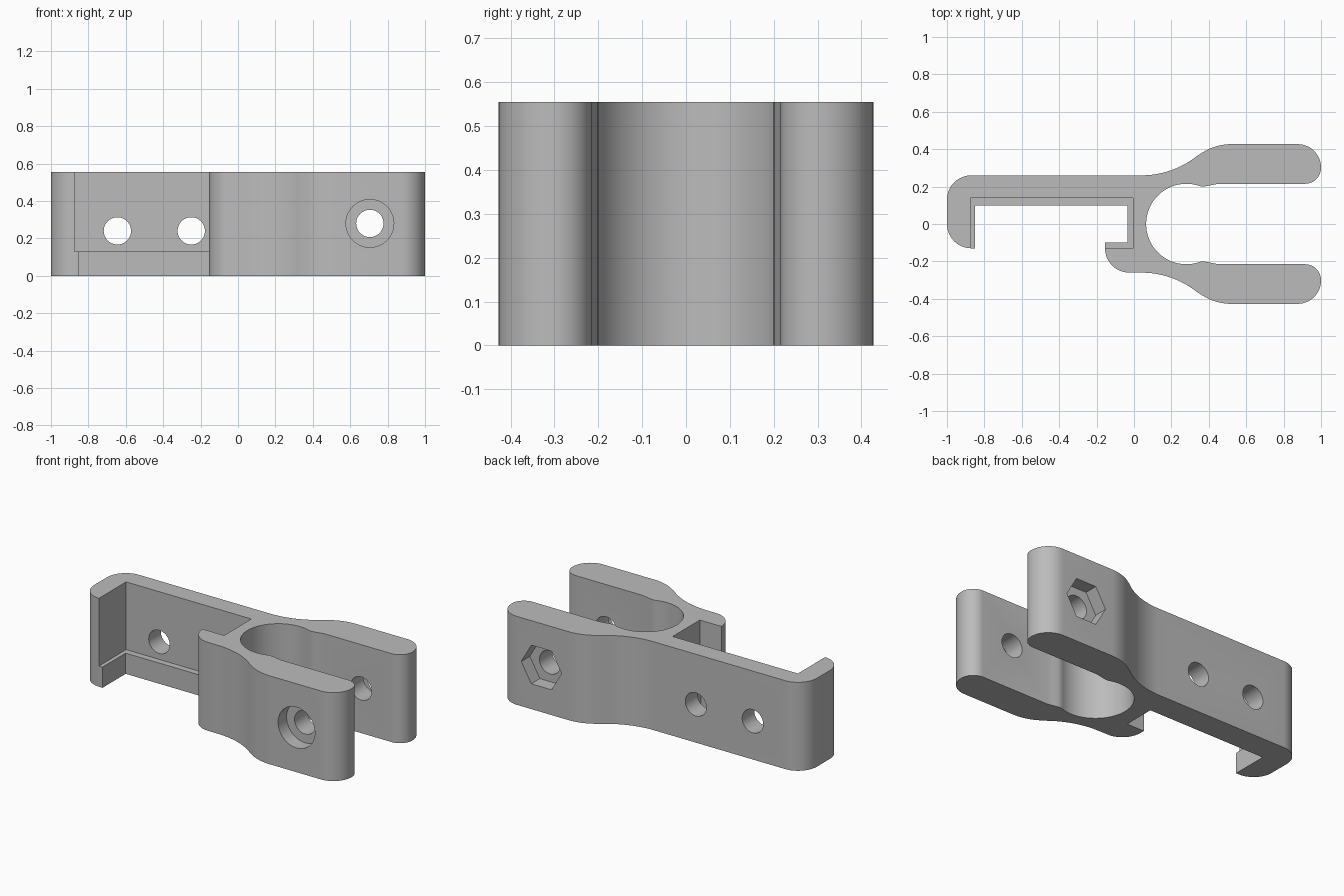
import bpy
import bmesh
from math import radians, sin, cos, pi
from mathutils import Matrix

cube = bpy.data.objects.get("Cube")
if cube:
    bpy.data.objects.remove(cube, do_unlink=True)

HEIGHT = 0.555
BOLT_X, BOLT_Z = 0.705, 0.28

# One plain grey for the whole bracket
grey = bpy.data.materials.new("plain_grey")
grey.use_nodes = True
colour = (0.5, 0.5, 0.5, 1)
grey.diffuse_color = colour
grey.node_tree.nodes["Principled BSDF"].inputs["Base Color"].default_value = colour


def arc(cx, cy, r, start, end, steps=12):
    angles = [radians(start + (end - start) * i / steps) for i in range(steps + 1)]
    return [(cx + r * cos(a), cy + r * sin(a)) for a in angles]


def mirrored(points):
    return [(x, -y) for x, y in reversed(points)]


def finish(name, bm):
    bmesh.ops.recalc_face_normals(bm, faces=bm.faces)
    mesh = bpy.data.meshes.new(name)
    bm.to_mesh(mesh)
    bm.free()
    mesh.materials.append(grey)
    obj = bpy.data.objects.new(name, mesh)
    bpy.context.collection.objects.link(obj)
    return obj


def prism(name, points, z0, z1):
    bm = bmesh.new()
    base = bm.faces.new([bm.verts.new((x, y, z0)) for x, y in points])
    top = bmesh.ops.extrude_face_region(bm, geom=[base])["geom"]
    verts = [v for v in top if isinstance(v, bmesh.types.BMVert)]
    bmesh.ops.translate(bm, verts=verts, vec=(0, 0, z1 - z0))
    return finish(name, bm)


def drill(name, x, z, radius, y0, y1, sides=48):
    bm = bmesh.new()
    place = Matrix.Translation((x, (y0 + y1) / 2, z)) @ Matrix.Rotation(pi / 2, 4, "X")
    # A six-sided cutter gets its corners on the x axis
    turn = Matrix.Rotation(pi / 2 if sides == 6 else 0, 4, "Z")
    bmesh.ops.create_cone(bm, cap_ends=True, segments=sides, radius1=radius,
                          radius2=radius, depth=y1 - y0, matrix=place @ turn)
    return finish(name, bm)


# Back fork arm: outer S-curve, rounded tip, inner lip and half the round seat
SWEEP = 39
outer_arm = (arc(0.04, 0.737, 0.477, -90, SWEEP - 90)
             + arc(0.52, 0.141, 0.286, 90 + SWEEP, 90)[1:]
             + arc(0.875, 0.302, 0.125, 90, 0)
             + arc(0.915, 0.3, 0.085, 0, -90)[1:])
inner_arm = ([(0.45, 0.215), (0.415, 0.208), (0.385, 0.202), (0.36, 0.2)]
             + arc(0.28, 0, 0.215, 72, 180, 30))
back_arm = outer_arm + inner_arm

# Whole outline: fork, hook, narrow slot and rounded end arm
hook = (arc(-0.025, -0.13, 0.13, 270, 180)
        + [(-0.155, -0.1), (-0.035, -0.1)])
end_arm = ([(-0.035, 0.1), (-0.85, 0.1), (-0.85, -0.13)]
           + arc(-0.87, 0, 0.13, 270, 180)
           + arc(-0.87, 0.13, 0.13, 180, 90))
outline = back_arm + mirrored(back_arm)[1:] + hook[1:] + end_arm
bracket = prism("clamp_bracket", outline, 0, HEIGHT)

# Wider pocket above the ledge, screw holes, bolt hole, head and nut recesses
pocket = [(-0.875, 0.14), (-0.005, 0.14), (-0.005, -0.13),
          (-0.3, -0.13), (-0.3, -0.3), (-0.875, -0.3)]
cutters = [
    prism("pocket_cutter", pocket, 0.13, 0.7),
    drill("bolt_hole_cutter", BOLT_X, BOLT_Z, 0.073, -0.6, 0.6),
    drill("bolt_head_cutter", BOLT_X, BOLT_Z, 0.128, -0.6, -0.342),
    drill("nut_cutter", BOLT_X, BOLT_Z, 0.14, 0.342, 0.6, 6),
]
for x in (-0.645, -0.25):
    cutters.append(drill("screw_hole_cutter", x, 0.24, 0.073, 0.05, 0.4))

for cutter in cutters:
    cutter.hide_render = True
    mod = bracket.modifiers.new(cutter.name, "BOOLEAN")
    mod.operation = "DIFFERENCE"
    mod.solver = "EXACT"
    mod.object = cutter

# Bake the cuts and discard the cutters
graph = bpy.context.evaluated_depsgraph_get()
cut_mesh = bpy.data.meshes.new_from_object(bracket.evaluated_get(graph))
bracket.modifiers.clear()
bracket.data = cut_mesh
for cutter in cutters:
    bpy.data.objects.remove(cutter, do_unlink=True)

# Smooth curves with crisp edges
bpy.ops.object.select_all(action="DESELECT")
bracket.select_set(True)
bpy.context.view_layer.objects.active = bracket
bpy.ops.object.shade_smooth_by_angle(angle=radians(30))
